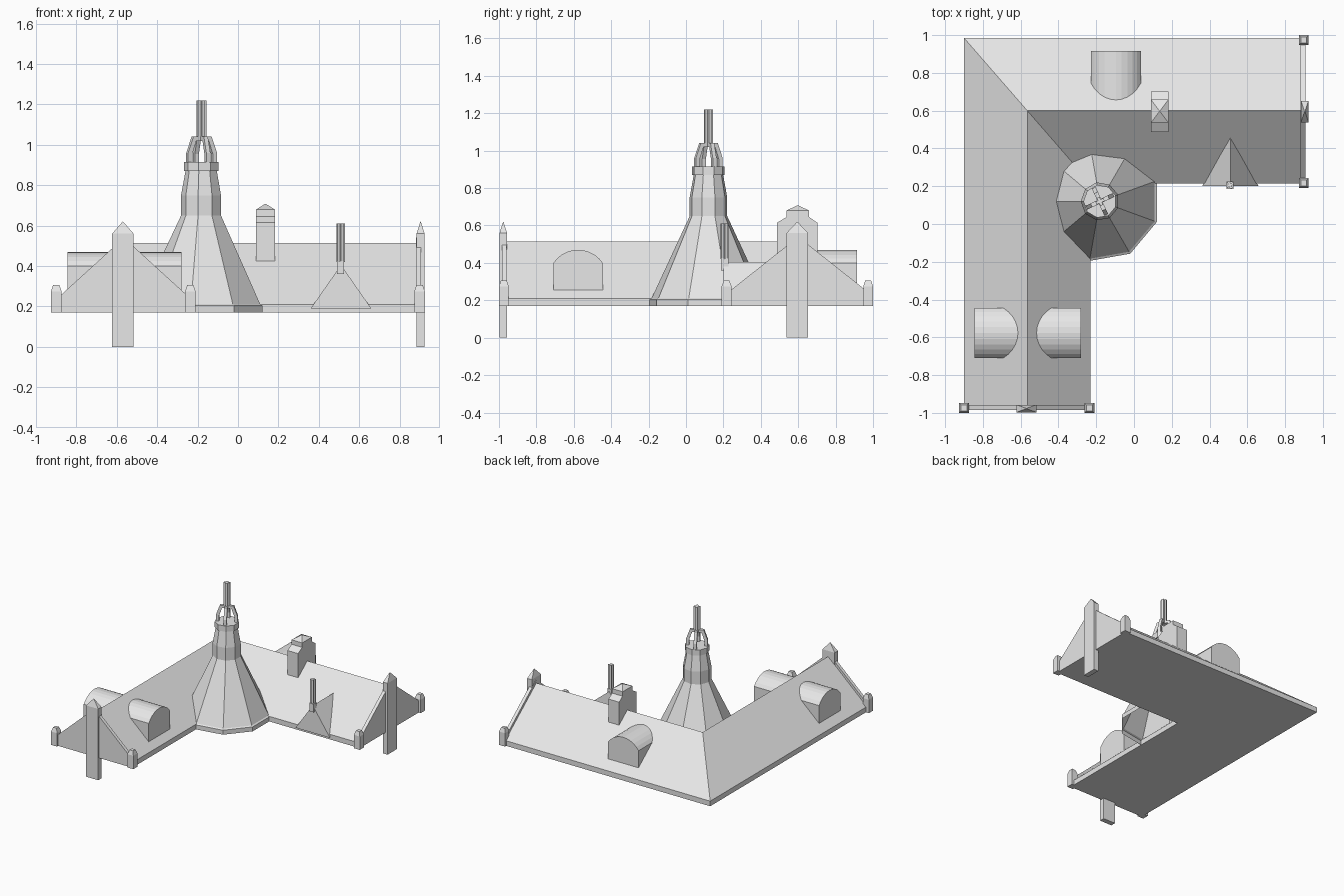
import bpy, math
from mathutils import Vector, Matrix
import bmesh

if "Cube" in bpy.data.objects:
    bpy.data.objects.remove(bpy.data.objects["Cube"])

mat = bpy.data.materials.new("light_grey")
mat.diffuse_color = (0.8, 0.8, 0.8, 1)
mat.use_nodes = True
mat.node_tree.nodes["Principled BSDF"].inputs["Base Color"].default_value = mat.diffuse_color


def make(name, verts, faces):
    bm = bmesh.new()
    vs = [bm.verts.new(v) for v in verts]
    for f in faces:
        bm.faces.new([vs[i] for i in f])
    bmesh.ops.recalc_face_normals(bm, faces=bm.faces)
    me = bpy.data.meshes.new(name)
    bm.to_mesh(me)
    bm.free()
    me.materials.append(mat)
    ob = bpy.data.objects.new(name, me)
    bpy.context.collection.objects.link(ob)
    return ob


def prism(name, pts, a, b, place):
    """Extrude a 2D outline from a to b; place(u, v, w) gives the 3D point."""
    n = len(pts)
    verts = [place(u, v, w) for w in (a, b) for u, v in pts]
    faces = [range(n), range(n, 2 * n)]
    faces += [(i, (i + 1) % n, n + (i + 1) % n, n + i) for i in range(n)]
    return make(name, verts, faces)


def along_x(u, v, w): return (w, u, v)
def along_y(u, v, w): return (u, w, v)


def stack(name, rings, cap_bottom=True):
    """Skin a list of equal rings of points from bottom to top."""
    n = len(rings[0])
    faces = [(k * n + i, k * n + (i + 1) % n, (k + 1) * n + (i + 1) % n, (k + 1) * n + i)
             for k in range(len(rings) - 1) for i in range(n)]
    faces.append(range((len(rings) - 1) * n, len(rings) * n))
    if cap_bottom:
        faces.append(range(n))
    return make(name, [p for r in rings for p in r], faces)


def post(name, cx, cy, levels):
    """Rectangular post from (half x, half y, z) levels."""
    return stack(name, [[(cx + sx * hx, cy + sy * hy, z) for sx, sy in
                         ((-1, -1), (1, -1), (1, 1), (-1, 1))] for hx, hy, z in levels])


# L-shaped roof with hip, valley and two gable ends
X0, X1, XR, XE = -0.90, -0.23, -0.565, 0.905
Y0, Y1, YR, YE = -0.985, 0.215, 0.60, 0.985
ZB, ZE, ZR = 0.17, 0.21, 0.515
outline = [(X0, Y0), (X1, Y0), (X1, Y1), (XE, Y1), (XE, YE), (X0, YE)]
verts = [(x, y, z) for z in (ZB, ZE) for x, y in outline]
verts += [(XR, Y0, ZR), (XR, YR, ZR), (XE, YR, ZR)]
faces = [range(6)] + [(i, (i + 1) % 6, 6 + (i + 1) % 6, 6 + i) for i in range(6)]
faces += [(6, 12, 13, 11), (7, 8, 13, 12), (8, 9, 14, 13), (10, 11, 13, 14),
          (6, 7, 12), (9, 10, 14)]
make("roof", verts, faces)

# Raised parapets on the gable ends
up = 0.025


def gable(a, r, b):
    return [(a, ZB), (b, ZB), (b, ZE + up), (r, ZR + up), (a, ZE + up)]


prism("front_parapet", gable(X0, XR, X1), Y0, Y0 + 0.026, along_y)
prism("right_parapet", gable(Y1, YR, YE), XE - 0.024, XE + 0.002, along_x)

# Corner posts and tall ridge piers
for i, (x, y) in enumerate([(-0.9, -0.974), (-0.236, -0.974), (0.899, 0.217), (0.899, 0.974)]):
    post(f"corner_post_{i}", x, y, [(0.026, 0.026, ZB), (0.026, 0.026, 0.275), (0.015, 0.015, 0.307)])
for name, x, y, hx, hy in (("front_pier", -0.57, -0.977, 0.053, 0.02),
                           ("right_pier", 0.904, 0.595, 0.02, 0.057)):
    post(name, x, y, [(hx, hy, 0), (hx, hy, 0.56), (0.001, 0.001, 0.62)])

# Barrel dormers: arched outline swept from the roof face inward
def arch(c):
    h, spring, rise = 0.132, 0.40, 0.07
    rad = (h * h + rise * rise) / (2 * rise)
    half = math.asin(h / rad)
    top = [(c + rad * math.sin(t), spring + rise - rad + rad * math.cos(t))
           for t in (half - 2 * half * k / 10 for k in range(11))]
    return [(c - h, 0.22), (c + h, 0.22)] + top


prism("dormer_left", arch(-0.577), -0.845, XR - 0.02, along_x)
prism("dormer_right", arch(-0.577), -0.28, XR + 0.02, along_x)
prism("dormer_back", arch(-0.096), 0.915, YR + 0.02, along_y)

# Chimney with sloped shoulders and pyramid cap
prism("chimney", [(0.487, 0.35), (0.702, 0.35), (0.702, 0.615), (0.658, 0.645),
                  (0.658, 0.68), (0.537, 0.68), (0.537, 0.645), (0.487, 0.615)],
      0.09, 0.182, along_x)
post("chimney_cap", 0.136, 0.5975, [(0.046, 0.0605, 0.68), (0.001, 0.001, 0.708)])

# Nine-sided tower
CX, CY = -0.18, 0.12


def ring(r, z):
    return [(CX + r * math.cos(math.radians(20 + 40 * i)),
             CY + r * math.sin(math.radians(20 + 40 * i)), z) for i in range(9)]


stack("tower", [ring(r, z) for r, z in
                ((0.32, ZB), (0.32, 0.205), (0.308, 0.212), (0.102, 0.65), (0.102, 0.75),
                 (0.08, 0.87), (0.088, 0.87), (0.088, 0.915))], cap_bottom=False)

# Open lantern of four bent struts
strut = [(0.079, 0.91), (0.079, 0.96), (0.05, 1.04), (0, 1.04), (0, 1.02),
         (0.034, 1.02), (0.056, 0.955), (0.056, 0.91)]
for i in range(4):
    ob = prism(f"lantern_strut_{i}", strut, -0.011, 0.011, along_y)
    ob.data.transform(Matrix.Translation((CX, CY, 0)) @
                      Matrix.Rotation(math.radians(25 + 90 * i), 4, 'Z'))


# Cross-section spikes
def spike(name, x, y, r, z0, z1):
    t = r * 0.35
    pts = []
    for k in range(4):
        for u, v in ((r, -t), (r, t), (t, t)):
            p = Matrix.Rotation(math.radians(25 + 90 * k), 2) @ Vector((u, v))
            pts.append((x + p.x, y + p.y))
    prism(name, pts, z0, z1, lambda u, v, w: (u, v, w))


spike("tower_spike", CX, CY, 0.023, 1.03, 1.22)
spike("gable_spike", 0.508, 0.206, 0.02, 0.42, 0.61)
post("gable_spike_base", 0.508, 0.206, [(0.018, 0.02, 0.36), (0.018, 0.02, 0.425)])

# Small front gable
make("small_gable", [(0.36, 0.2, 0.19), (0.66, 0.2, 0.19), (0.51, 0.2, 0.405), (0.51, 0.455, 0.405)],
     [(0, 1, 2), (1, 3, 2), (0, 2, 3), (0, 3, 1)])
